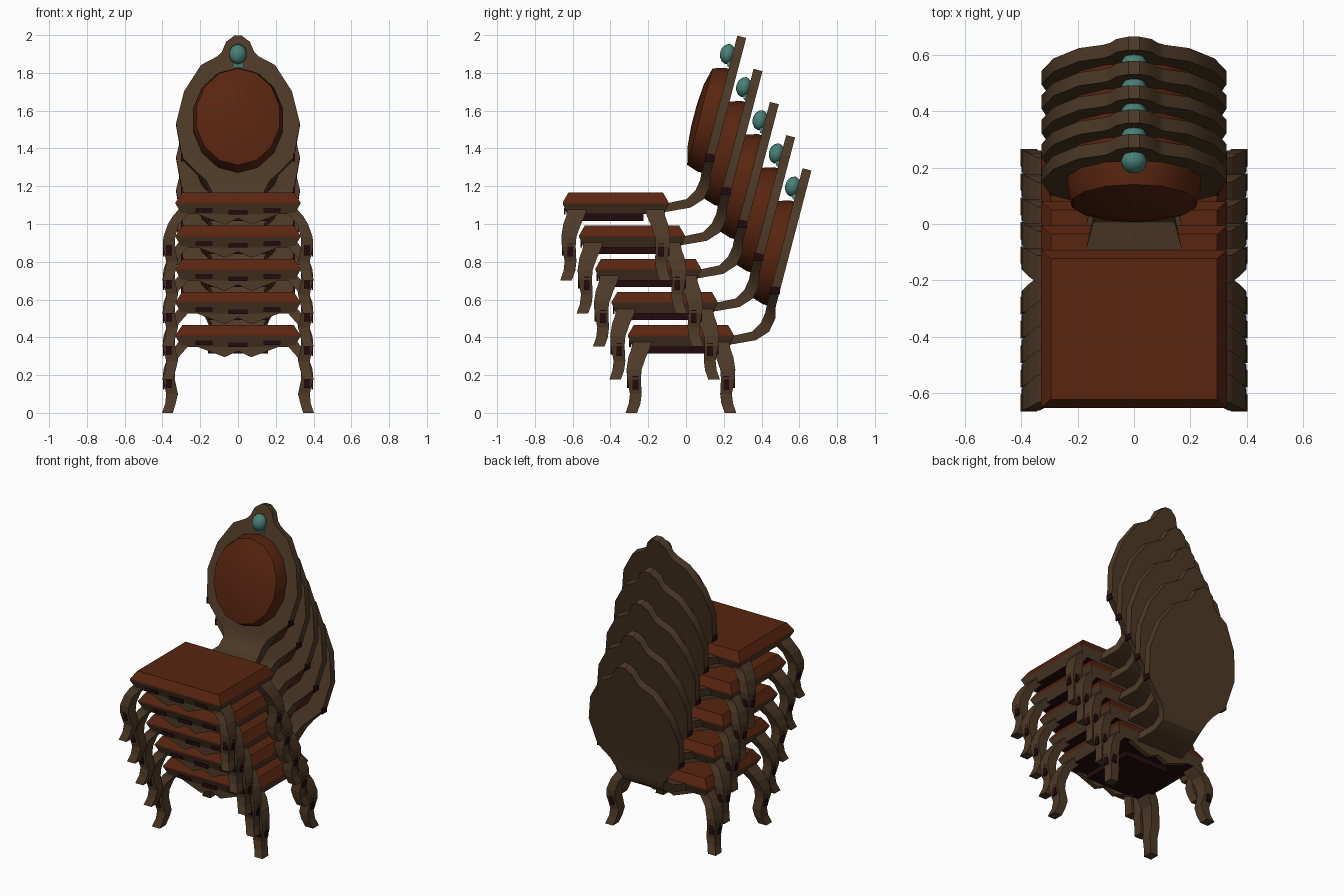
import bpy, bmesh
from math import sin, cos, pi, radians

if "Cube" in bpy.data.objects:
    bpy.data.objects.remove(bpy.data.objects["Cube"])

parts = []


def material(name, r, g, b):
    m = bpy.data.materials.new(name)
    m.use_nodes = True
    m.diffuse_color = (r, g, b, 1)
    m.node_tree.nodes["Principled BSDF"].inputs["Base Color"].default_value = (r, g, b, 1)
    return m


WOOD = material("brown wood", 0.075, 0.042, 0.020)
FABRIC = material("rust fabric", 0.098, 0.018, 0.005)
GEM = material("teal gem", 0.065, 0.22, 0.185)
DARK = material("dark maroon", 0.016, 0.003, 0.004)


def loft(name, rings, *mats, smooth=None, rule=None):
    """Skin a list of equal-length rings and cap both ends."""
    bm = bmesh.new()
    vs = [[bm.verts.new(p) for p in ring] for ring in rings]
    n = len(rings[0])
    for a, b in zip(vs, vs[1:]):
        for i in range(n):
            j = (i + 1) % n
            bm.faces.new((a[i], a[j], b[j], b[i]))
    bm.faces.new(vs[0])
    bm.faces.new(vs[-1])
    bmesh.ops.recalc_face_normals(bm, faces=bm.faces)
    if rule:
        for f in bm.faces:
            f.material_index = rule(f)
    me = bpy.data.meshes.new(name)
    bm.to_mesh(me)
    bm.free()
    for m in mats:
        me.materials.append(m)
    ob = bpy.data.objects.new(name, me)
    bpy.context.collection.objects.link(ob)
    if smooth:
        bpy.ops.object.select_all(action='DESELECT')
        ob.select_set(True)
        bpy.context.view_layer.objects.active = ob
        bpy.ops.object.shade_smooth_by_angle(angle=radians(smooth))
    parts.append(ob)
    return ob


def rect(x0, x1, y0, y1, z):
    return [(x0, y0, z), (x1, y0, z), (x1, y1, z), (x0, y1, z)]


def box(name, x, y, z, sx, sy, sz, mat):
    """Box from its centre and full sizes."""
    return loft(name, [rect(x - sx / 2, x + sx / 2, y - sy / 2, y + sy / 2, z + s * sz / 2)
                       for s in (-1, 1)], mat)


MID = -0.027  # middle of the seat in y

# Seat: tapered apron below, bevelled cushion above, dark underside
seat_rows = [(0.30, 0.257, 0.35), (0.33, 0.28, 0.405), (0.33, 0.28, 0.413), (0.295, 0.25, 0.465)]
loft("seat", [rect(-w, w, MID - d, MID + d, z) for w, d, z in seat_rows], WOOD, FABRIC, DARK,
     rule=lambda f: 2 if f.normal.z < -0.9 else int(f.calc_center_median().z > 0.408))
box("seat_underside", 0, -0.06, 0.335, 0.32, 0.36, 0.04, DARK)

# Scalloped rails at front and back
wave = [(-0.22, 0.352), (-0.15, 0.325), (-0.07, 0.295), (0, 0.328),
        (0.07, 0.295), (0.15, 0.325), (0.22, 0.352)]
for side, word in ((-1, "front"), (1, "rear")):
    y = MID + side * 0.257
    loft(word + "_scallop", [[(x, yy, z) for x, z in wave] for yy in (y, y - side * 0.03)], WOOD)

# Carved dark spots on the front apron
for x, z, w in ((0, 0.36, 0.10), (-0.18, 0.372, 0.09), (0.18, 0.372, 0.09)):
    box("apron_inlay", x, -0.296, z, w, 0.009, 0.024, DARK)

# Cabriole legs: z, inner and outer x, outer and inner distance from the middle in y
leg_rows = [(0.385, 0.24, 0.305, 0.255, 0.15), (0.34, 0.275, 0.345, 0.262, 0.165),
            (0.295, 0.315, 0.372, 0.278, 0.185), (0.23, 0.332, 0.395, 0.288, 0.208),
            (0.18, 0.335, 0.398, 0.285, 0.212), (0.10, 0.318, 0.38, 0.270, 0.208),
            (0.05, 0.33, 0.385, 0.276, 0.214), (0.0, 0.345, 0.402, 0.293, 0.232)]
for sx, xword in ((-1, "right"), (1, "left")):
    for sy, yword in ((-1, "front"), (1, "rear")):
        loft(f"{yword}_{xword}_leg",
             [rect(sx * a, sx * b, MID + sy * c, MID + sy * d, z) for z, a, b, c, d in leg_rows], WOOD)
        box("leg_inlay_outer", sx * 0.393, MID + sy * 0.24, 0.16, 0.009, 0.03, 0.07, DARK)
        box("leg_inlay_face", sx * 0.365, MID + sy * 0.281, 0.16, 0.03, 0.009, 0.055, DARK)


# Backrest: curved neck rising into a leaning shield panel
def front_y(z):
    return 0.44 + 0.262 * (z - 0.62)


neck = [(0.17, 0.22, 0.405, 0.22, 0.36), (0.17, 0.255, 0.41, 0.255, 0.365),
        (0.145, 0.35, 0.43, 0.37, 0.385), (0.14, 0.395, 0.475, 0.44, 0.43),
        (0.17, 0.42, 0.53, 0.473, 0.50)]
panel = [(0.22, 0.575), (0.296, 0.65), (0.328, 0.83), (0.286, 1.0), (0.196, 1.14),
         (0.11, 1.185), (0.085, 1.21), (0.063, 1.263), (0.02, 1.295)]
rows = neck + [(w, front_y(z), z, front_y(z) + 0.047, z - 0.012) for w, z in panel]
loft("backrest", [[(-w, y0, z0), (w, y0, z0), (w, y1, z1), (-w, y1, z1)]
                  for w, y0, z0, y1, z1 in rows], WOOD, smooth=32)
for s in (-1, 1):
    box("backrest_inlay", s * 0.296, front_y(0.65) + 0.024, 0.65, 0.009, 0.05, 0.04, DARK)

# Oval back cushion, padded out along the panel normal
TILT = 0.256
SIDES = 14


def oval(rx, rz, depth, zc):
    ring = []
    for i in range(SIDES):
        a = 2 * pi * (i + 0.5) / SIDES
        z = zc + rz * sin(a)
        ring.append((rx * cos(a), front_y(z) - depth * cos(TILT), z + depth * sin(TILT)))
    return ring


cushion = [(1, -0.02), (1, 0.02), (0.93, 0.083), (0.6, 0.106), (0.2, 0.115)]
loft("back_cushion", [oval(0.242 * s, 0.275 * s, d, 0.845) for s, d in cushion], FABRIC, smooth=40)

# Crest gem with a small tapered drop below it
gem = [(0.6, -0.01), (0.9, 0.01), (1, 0.025), (0.85, 0.045), (0.5, 0.06), (0.15, 0.065)]
loft("crest_gem", [oval(0.047 * s, 0.053 * s, d, 1.192) for s, d in gem], GEM, smooth=60)
loft("crest_gem_drop", [[(-w, front_y(z) - d, z), (w, front_y(z) - d, z),
                         (w, front_y(z) + 0.01, z), (-w, front_y(z) + 0.01, z)]
                        for w, d, z in ((0.032, 0.008, 1.13), (0.022, 0.025, 1.165))], GEM)

# Stack four more chairs, each higher and further forward
for level in range(1, 5):
    for ob in list(parts):
        twin = ob.copy()
        twin.name = f"{ob.name}_level_{level + 1}"
        twin.location = (0, -0.0863 * level, 0.1755 * level)
        bpy.context.collection.objects.link(twin)
